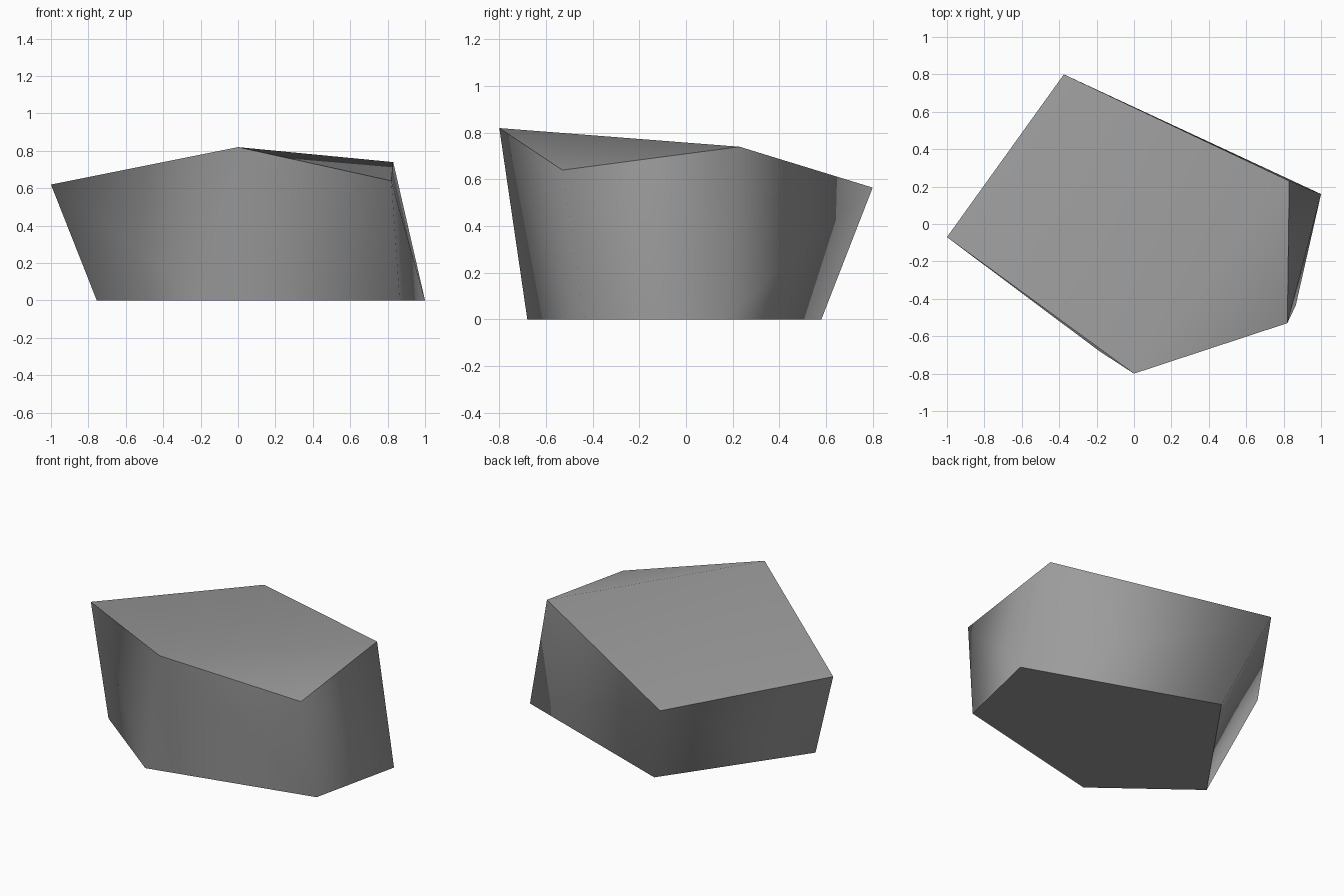
import bpy, bmesh

if "Cube" in bpy.data.objects:
    bpy.data.objects.remove(bpy.data.objects["Cube"])

# Corner points of the chipped boulder: upper rim and footprint
top = [(-1, -0.07, 0.62), (-0.375, 0.8, 0.565), (0.83, 0.23, 0.74),
       (0.82, -0.53, 0.64), (0, -0.8, 0.82)]
base = [(-0.755, -0.24), (-0.185, -0.68), (0.865, -0.435), (1, 0.16), (-0.18, 0.58)]

stone = bpy.data.materials.new("grey_stone")
stone.diffuse_color = (0.33, 0.33, 0.33, 1)
stone.use_nodes = True
stone.node_tree.nodes["Principled BSDF"].inputs["Base Color"].default_value = stone.diffuse_color

# Convex stone body spanning both rings
bm = bmesh.new()
for p in top + [(x, y, 0) for x, y in base]:
    bm.verts.new(p)
bmesh.ops.convex_hull(bm, input=bm.verts[:])
bmesh.ops.recalc_face_normals(bm, faces=bm.faces[:])
bm.normal_update()


def zone(face):
    """1 = top, -1 = underside, 0 = wall"""
    return 1 if face.normal.z > 0.75 else -1 if face.normal.z < -0.95 else 0


# Walls blend smoothly; the rim and the foot stay crisp
for f in bm.faces:
    f.smooth = True
for e in bm.edges:
    e.smooth = len({zone(f) for f in e.link_faces}) == 1

mesh = bpy.data.meshes.new("rock")
bm.to_mesh(mesh)
bm.free()
mesh.materials.append(stone)
rock = bpy.data.objects.new("rock", mesh)
bpy.context.collection.objects.link(rock)
